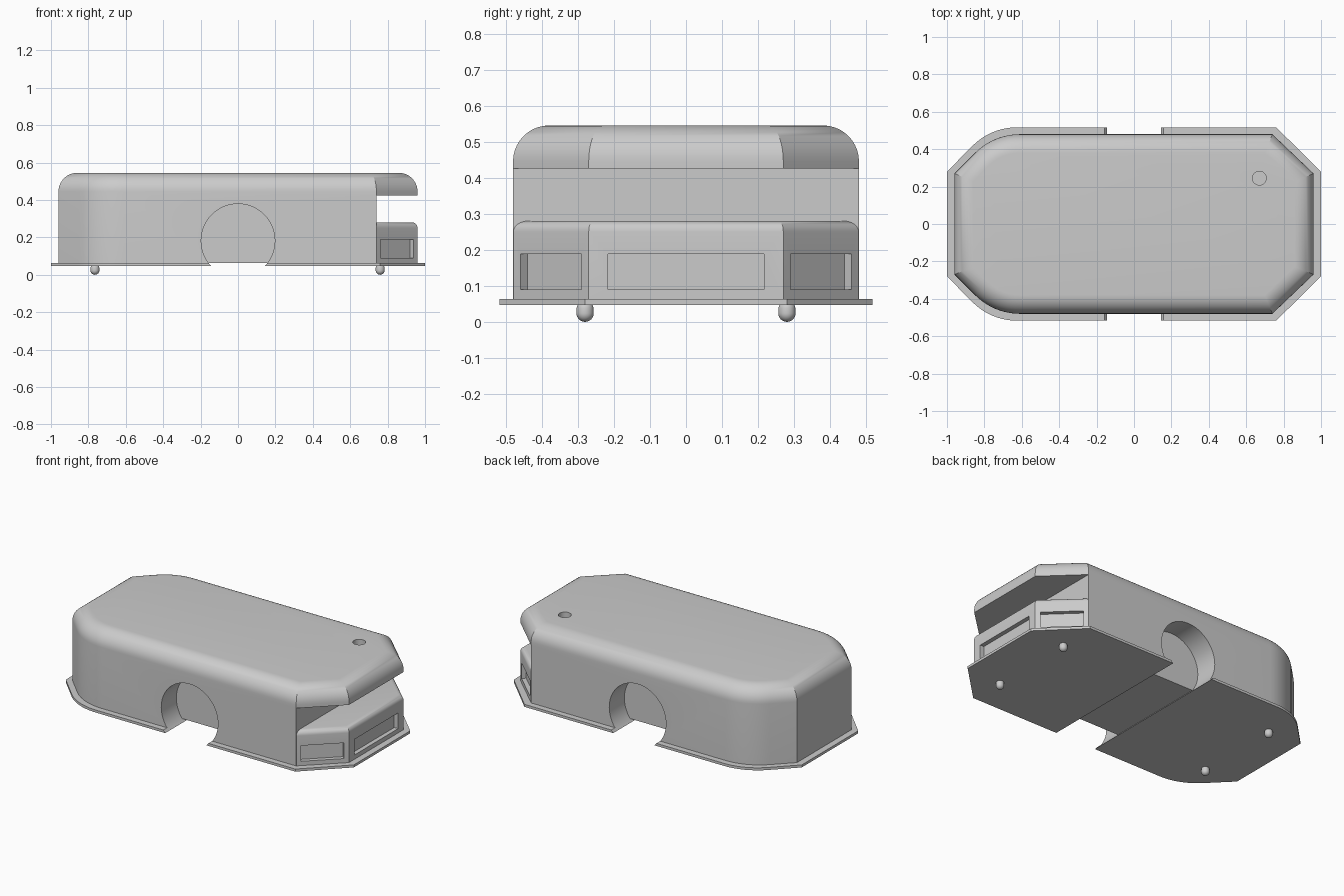
import bpy, bmesh, math
from mathutils import Vector

cube = bpy.data.objects.get("Cube")
if cube:
    bpy.data.objects.remove(cube, do_unlink=True)

# Single plain grey finish
grey = bpy.data.materials.new("plain_grey")
grey.use_nodes = True
colour = (0.6, 0.6, 0.6, 1)
grey.diffuse_color = colour
grey.node_tree.nodes["Principled BSDF"].inputs["Base Color"].default_value = colour


def make_object(name, bm):
    bmesh.ops.recalc_face_normals(bm, faces=bm.faces)
    mesh = bpy.data.meshes.new(name)
    bm.to_mesh(mesh)
    bm.free()
    mesh.materials.append(grey)
    obj = bpy.data.objects.new(name, mesh)
    bpy.context.collection.objects.link(obj)
    return obj


def fillet(corner, before, after, reach, steps=10):
    """Arc of points replacing a corner, tangent to both sides."""
    c = Vector(corner)
    u = (Vector(before) - c).normalized()
    v = (Vector(after) - c).normalized()
    half = u.angle(v) / 2
    radius = reach * math.tan(half)
    centre = c + (u + v).normalized() * (reach / math.cos(half))
    a = c + u * reach - centre
    b = c + v * reach - centre
    total = a.angle(b)
    return [centre + (a * math.sin(total * (1 - i / steps)) + b * math.sin(total * i / steps))
            / math.sin(total) for i in range(steps + 1)]


def footprint(end_x, end_y, side_y, right_x, left_x):
    """Plan outline: sharp chamfers at +x, softened chamfers at -x."""
    corner, tip = (left_x, side_y), (-end_x, end_y)
    half = [Vector((end_x, end_y)), Vector((right_x, side_y))]
    half += fillet(corner, half[1], tip, 0.14)
    half.append(Vector(tip))
    return half + [Vector((p.x, -p.y)) for p in reversed(half)]


def prism(name, outline, low, high, round_top=0, segments=10):
    bm = bmesh.new()
    base = bm.faces.new([bm.verts.new((p[0], p[1], low)) for p in outline])
    grown = bmesh.ops.extrude_face_region(bm, geom=[base], use_keep_orig=True)["geom"]
    top = [g for g in grown if isinstance(g, bmesh.types.BMVert)]
    bmesh.ops.translate(bm, verts=top, vec=(0, 0, high - low))
    bmesh.ops.recalc_face_normals(bm, faces=bm.faces)
    if round_top:
        rim = [e for e in bm.edges if all(v.co.z > high - 1e-5 for v in e.verts)]
        bmesh.ops.bevel(bm, geom=rim, offset=round_top, segments=segments,
                        profile=0.5, affect='EDGES', clamp_overlap=False)
    return make_object(name, bm)


def box(size, location, turn=0):
    bm = bmesh.new()
    bmesh.ops.create_cube(bm, size=1)
    bmesh.ops.scale(bm, vec=size, verts=bm.verts)
    obj = make_object("cutter", bm)
    obj.location, obj.rotation_euler.z = location, turn
    return obj


def cylinder(radius, depth, location, tilt=0, sides=64):
    bm = bmesh.new()
    bmesh.ops.create_cone(bm, cap_ends=True, segments=sides, radius1=radius,
                          radius2=radius, depth=depth)
    obj = make_object("cutter", bm)
    obj.location, obj.rotation_euler.x = location, tilt
    return obj


def activate(obj):
    bpy.ops.object.select_all(action='DESELECT')
    obj.select_set(True)
    bpy.context.view_layer.objects.active = obj


def carve(target, cutters):
    activate(target)
    for cutter in cutters:
        cutter.hide_render = True
        mod = target.modifiers.new("cut", 'BOOLEAN')
        mod.operation, mod.solver, mod.object = 'DIFFERENCE', 'EXACT', cutter
        bpy.ops.object.modifier_apply(modifier=mod.name)
        bpy.data.objects.remove(cutter, do_unlink=True)


def smooth(obj):
    activate(obj)
    bpy.ops.object.shade_smooth_by_angle(angle=math.radians(25))


PLATE_LOW, PLATE_TOP, ROOF = 0.047, 0.063, 0.545
CHAMFER_X, END_X, END_Y, SIDE_Y = 0.74, 0.96, 0.27, 0.48
ARCH_Z, ARCH_R = 0.182, 0.197
UPRIGHT = math.pi / 2

# Main body: rounded roof, open end slot, round side recesses, roof hole
body = prism("body", footprint(END_X, END_Y, SIDE_Y, CHAMFER_X, -0.75),
             PLATE_TOP, ROOF, round_top=0.1)
cuts = [box((0.6, 1.4, 0.6), (CHAMFER_X + 0.3, 0, 0.125)),
        cylinder(0.037, 0.1, (0.67, 0.245, ROOF), sides=32)]
for side in (-1, 1):
    cuts.append(cylinder(ARCH_R, 0.4, (0, side * 0.53, ARCH_Z), UPRIGHT))
carve(body, cuts)
smooth(body)

# Lower end block with three recessed panels
inner, side_y = 0.6, SIDE_Y - 0.001
block = prism("end_block", [(inner, -side_y), (CHAMFER_X, -side_y), (END_X, -END_Y),
                            (END_X, END_Y), (CHAMFER_X, side_y), (inner, side_y)],
              PLATE_TOP, 0.28, round_top=0.03, segments=6)
slant = math.atan2(END_X - CHAMFER_X, SIDE_Y - END_Y)
panel_z, panel_h, depth = 0.139, 0.098, 0.027
cuts = [box((depth * 2, 0.434, panel_h), (END_X, 0, panel_z))]
for side in (-1, 1):
    cuts.append(box((depth * 2, 0.246, panel_h),
                    ((END_X + CHAMFER_X) / 2, side * (END_Y + SIDE_Y) / 2, panel_z),
                    side * slant))
carve(block, cuts)
smooth(block)

# Base plate, split by the side arches
plate = prism("base_plate", footprint(1.0, 0.28, 0.517, 0.76, -0.765), PLATE_LOW, PLATE_TOP)
carve(plate, [cylinder(ARCH_R, 1.6, (0, 0, ARCH_Z), UPRIGHT)])
smooth(plate)

# Four round-ended feet
for x, end in ((-0.765, "right"), (0.76, "left")):
    for y, face in ((-0.28, "front"), (0.28, "back")):
        bm = bmesh.new()
        bmesh.ops.create_uvsphere(bm, u_segments=24, v_segments=16, radius=0.024)
        for v in bm.verts:
            v.co.z += 0.024 if v.co.z < 1e-5 else 0.034
        foot = make_object(face + "_" + end + "_foot", bm)
        foot.location = (x, y, 0)
        smooth(foot)
